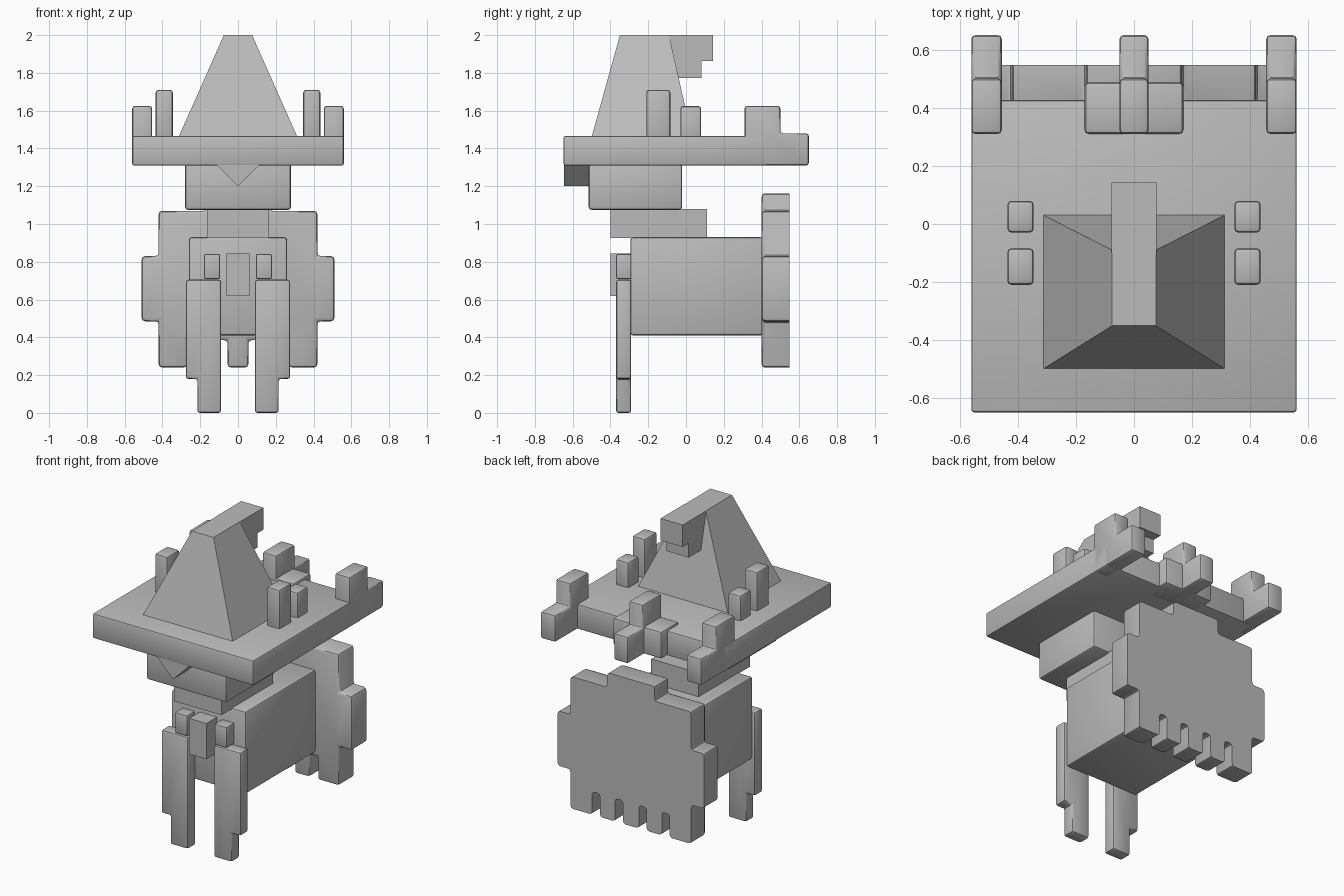
import bpy, bmesh, math

if "Cube" in bpy.data.objects:
    bpy.data.objects.remove(bpy.data.objects["Cube"])

grey = bpy.data.materials.new("plain grey")
grey.diffuse_color = (0.5, 0.5, 0.5, 1)
grey.use_nodes = True
grey.node_tree.nodes["Principled BSDF"].inputs["Base Color"].default_value = grey.diffuse_color


def finish(name, bm):
    bmesh.ops.recalc_face_normals(bm, faces=bm.faces)
    mesh = bpy.data.meshes.new(name)
    bm.to_mesh(mesh)
    bm.free()
    mesh.materials.append(grey)
    ob = bpy.data.objects.new(name, mesh)
    bpy.context.collection.objects.link(ob)
    bpy.ops.object.select_all(action='DESELECT')
    ob.select_set(True)
    bpy.context.view_layer.objects.active = ob
    bpy.ops.object.shade_smooth_by_angle(angle=math.radians(40))
    return ob


def extrude(name, profile, axis, a, b, bevel=0.0, flat_end=False):
    """Prism from a profile: (y, z) along x, or (x, z) along y."""
    bm = bmesh.new()
    put = (lambda p, t: (t, p[0], p[1])) if axis == 'x' else (lambda p, t: (p[0], t, p[1]))
    ends = [[bm.verts.new(put(p, t)) for p in profile] for t in (a, b)]
    for ring in ends:
        bm.faces.new(ring)
    n = len(profile)
    for i in range(n):
        j = (i + 1) % n
        bm.faces.new((ends[0][i], ends[0][j], ends[1][j], ends[1][i]))
    bmesh.ops.recalc_face_normals(bm, faces=bm.faces)
    if bevel:
        far = set(ends[1]) if flat_end else set()
        edges = [e for e in bm.edges if not all(v in far for v in e.verts)]
        bmesh.ops.bevel(bm, geom=edges, offset=bevel, segments=2, profile=0.5,
                        affect='EDGES', clamp_overlap=True)
    return finish(name, bm)


def box(name, x, y, z, bevel=0.015):
    return extrude(name, [(y[0], z[0]), (y[1], z[0]), (y[1], z[1]), (y[0], z[1])],
                   'x', x[0], x[1], bevel)


# Head, neck and body
box("head", (-0.28, 0.28), (-0.515, -0.02), (1.075, 1.32))
box("neck", (-0.165, 0.165), (-0.4, 0.11), (0.925, 1.08), 0)
box("body", (-0.26, 0.26), (-0.295, 0.41), (0.41, 0.93))

# Tail fan with stepped outline and toothed lower edge
half = [(0.055, 0.24), (0.055, 0.385), (0.11, 0.385), (0.11, 0.24),
        (0.215, 0.24), (0.215, 0.385), (0.27, 0.385), (0.27, 0.24),
        (0.42, 0.24), (0.42, 0.485), (0.51, 0.485), (0.51, 0.83),
        (0.42, 0.83), (0.42, 1.07), (0.165, 1.07), (0.165, 1.162)]
extrude("tail_fan", half + [(-x, z) for x, z in reversed(half)], 'y',
        0.4, 0.548, 0.018, flat_end=True)

# Hat: brim, front point, tapered crown, folded tip
box("hat_brim", (-0.56, 0.56), (-0.648, 0.427), (1.31, 1.467), 0.01)
extrude("brim_point", [(-0.115, 1.315), (0, 1.2), (0.115, 1.315)], 'y', -0.645, -0.51)
bm = bmesh.new()
rings = [[bm.verts.new(p + (z,)) for p in ((-x, y0), (x, y0), (x, y1), (-x, y1))]
         for x, y0, y1, z in ((0.315, -0.5, 0.032, 1.46), (0.075, -0.35, -0.09, 2.0))]
for ring in rings:
    bm.faces.new(ring)
for i in range(4):
    j = (i + 1) % 4
    bm.faces.new((rings[0][i], rings[0][j], rings[1][j], rings[1][i]))
finish("hat_crown", bm)
extrude("hat_tip", [(-0.1, 2.0), (0.143, 2.0), (0.143, 1.862), (0.083, 1.862),
                    (0.083, 1.772), (-0.06, 1.772)], 'x', -0.077, 0.077)

# Stepped pieces along the rear of the brim
step = [(0.31, 1.31), (0.65, 1.31), (0.65, 1.48), (0.5, 1.48), (0.5, 1.625), (0.31, 1.625)]
extrude("rear_centre_step", step, 'x', -0.05, 0.05, 0.014)
box("rear_centre_block", (-0.17, 0.17), (0.31, 0.488), (1.31, 1.482))

# Mirrored parts
for s, side in ((-1, "left"), (1, "right")):
    def span(a, b):
        return (s * a, s * b) if s > 0 else (s * b, s * a)
    extrude("rear_corner_step_" + side, step, 'x', *span(0.455, 0.56), 0.014)
    box("front_post_" + side, span(0.345, 0.436), (-0.21, -0.083), (1.4, 1.71))
    box("middle_post_" + side, span(0.345, 0.436), (-0.03, 0.08), (1.4, 1.625))
    leg = [(0.09, 0), (0.215, 0), (0.215, 0.18), (0.276, 0.18), (0.276, 0.705), (0.09, 0.705)]
    extrude("leg_" + side, [(s * x, z) for x, z in leg], 'y', -0.37, -0.29, 0.013)
    box("bow_loop_" + side, span(0.095, 0.18), (-0.37, -0.28), (0.71, 0.84), 0.006)

box("bow_centre", (-0.06, 0.06), (-0.4, -0.28), (0.62, 0.845), 0)
